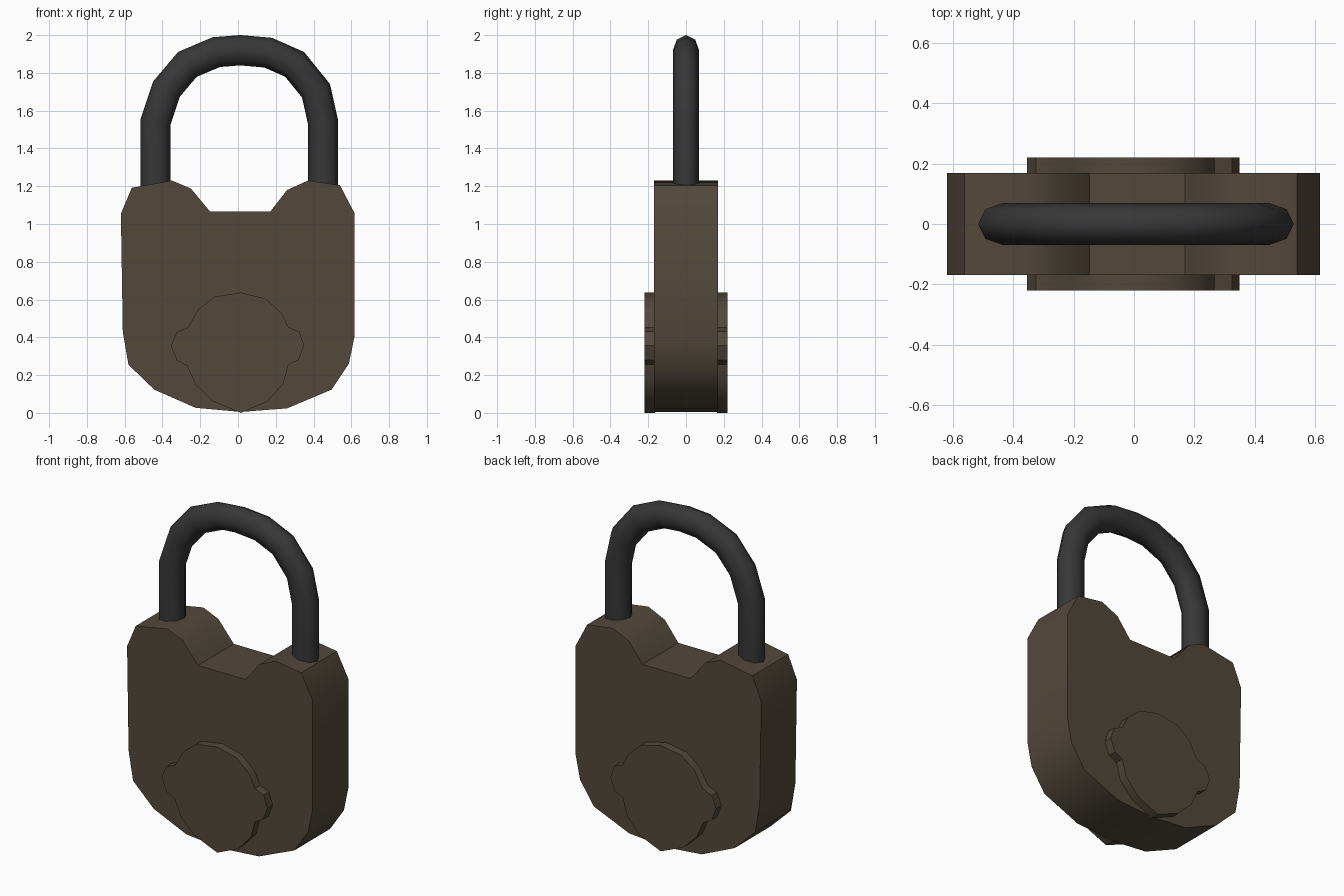
import bpy, bmesh, math
from mathutils import Vector

if "Cube" in bpy.data.objects:
    bpy.data.objects.remove(bpy.data.objects["Cube"])


def material(name, rgb):
    m = bpy.data.materials.new(name)
    m.diffuse_color = (*rgb, 1)
    m.use_nodes = True
    m.node_tree.nodes["Principled BSDF"].inputs["Base Color"].default_value = m.diffuse_color
    return m


brown = material("dark_bronze", (0.085, 0.065, 0.044))
steel = material("dark_steel", (0.038, 0.038, 0.038))


def finish(name, bm, mat, angle):
    bmesh.ops.recalc_face_normals(bm, faces=bm.faces)
    me = bpy.data.meshes.new(name)
    bm.to_mesh(me)
    bm.free()
    me.materials.append(mat)
    ob = bpy.data.objects.new(name, me)
    bpy.context.collection.objects.link(ob)
    bpy.ops.object.select_all(action='DESELECT')
    ob.select_set(True)
    bpy.context.view_layer.objects.active = ob
    bpy.ops.object.shade_smooth_by_angle(angle=math.radians(angle))
    return ob


def slab(name, outline, y0, y1, mat):
    """Extrude an x-z outline from y0 to y1."""
    bm = bmesh.new()
    a = [bm.verts.new((x, y0, z)) for x, z in outline]
    b = [bm.verts.new((x, y1, z)) for x, z in outline]
    bm.faces.new(a)
    bm.faces.new(b[::-1])
    for i in range(len(a)):
        j = (i + 1) % len(a)
        bm.faces.new((a[i], b[i], b[j], a[j]))
    return finish(name, bm, mat, 40)


# Lock body with two shoulders and a notch between them
body = [(-0.62, 1.055), (-0.562, 1.192), (-0.35, 1.23), (-0.25, 1.188),
        (-0.147, 1.065), (0.17, 1.065), (0.26, 1.18), (0.37, 1.23),
        (0.54, 1.205), (0.617, 1.057), (0.617, 0.405), (0.587, 0.26),
        (0.495, 0.123), (0.26, 0.024), (0.015, 0.005), (-0.225, 0.027),
        (-0.443, 0.123), (-0.58, 0.255), (-0.61, 0.43)]
slab("lock_body", body, -0.17, 0.17, brown)

# Raised keyhole cover on the front and the back
cover = [(0.015, 0.637), (0.145, 0.605), (0.23, 0.53), (0.267, 0.453),
         (0.325, 0.43), (0.35, 0.357), (0.32, 0.28), (0.267, 0.255),
         (0.24, 0.155), (0.155, 0.06), (0.015, 0.0), (-0.135, 0.063),
         (-0.225, 0.15), (-0.27, 0.25), (-0.325, 0.278), (-0.355, 0.355),
         (-0.325, 0.427), (-0.265, 0.452), (-0.21, 0.548), (-0.125, 0.615)]
slab("front_keyhole_cover", cover, -0.22, -0.165, brown)
slab("back_keyhole_cover", cover, 0.165, 0.22, brown)

# Shackle: eight-sided bar swept along an arch
path = [(-0.437, 1.15), (-0.437, 1.54), (-0.378, 1.715), (-0.268, 1.845),
        (-0.115, 1.91), (0.013, 1.92), (0.16, 1.907), (0.3, 1.845),
        (0.413, 1.705), (0.45, 1.54), (0.45, 1.15)]
pts = [Vector(p) for p in path]
bm = bmesh.new()
rings = []
for i, p in enumerate(pts):
    d0 = (p - pts[i - 1]).normalized() if i else Vector((0, 1))
    d1 = (pts[i + 1] - p).normalized() if i < len(pts) - 1 else d0
    t = (d0 + d1).normalized()
    r = 0.08 / t.dot(d1)
    n = Vector((-t.y, t.x))
    rings.append([bm.verts.new((p.x + n.x * r * math.cos(a), 0.069 * math.sin(a),
                                p.y + n.y * r * math.cos(a)))
                  for a in (k * math.tau / 8 for k in range(8))])
for a, b in zip(rings, rings[1:]):
    for k in range(8):
        j = (k + 1) % 8
        bm.faces.new((a[k], a[j], b[j], b[k]))
bm.faces.new(rings[0])
bm.faces.new(rings[-1][::-1])
finish("shackle", bm, steel, 60)
